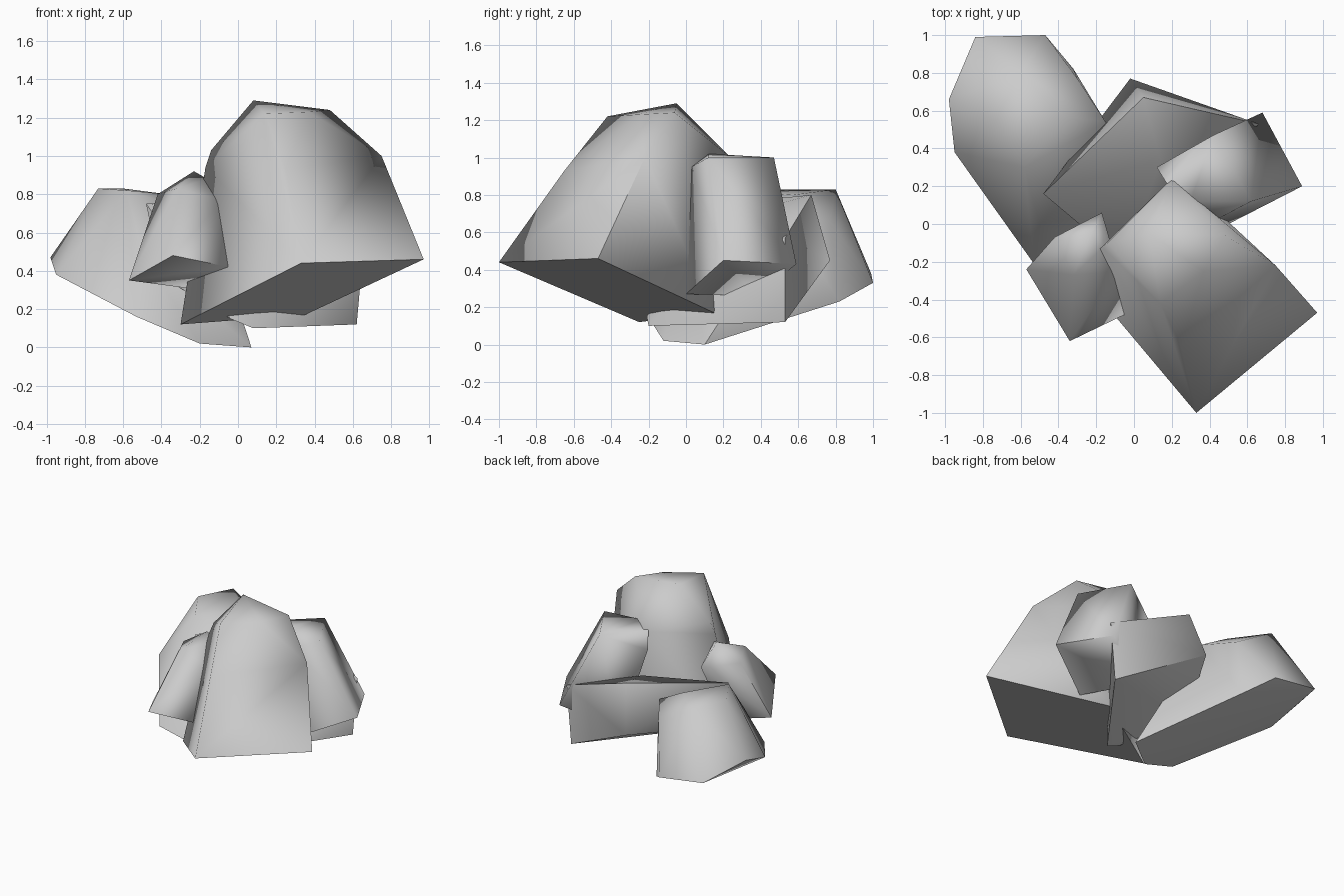
import bpy
import bmesh
import math

default_cube = bpy.data.objects.get("Cube")
if default_cube:
    bpy.data.objects.remove(default_cube, do_unlink=True)


def make_material(name, colour):
    material = bpy.data.materials.new(name)
    material.use_nodes = True
    material.diffuse_color = colour
    shader = material.node_tree.nodes["Principled BSDF"]
    shader.inputs["Base Color"].default_value = colour
    shader.inputs["Roughness"].default_value = .9
    return material


stone_grey = make_material("stone grey", (.6, .6, .6, 1))


def make_rock(name, base, shoulder, crown, sharp_degrees):
    """Wrap a faceted boulder around its base, shoulder and crown corners."""
    bm = bmesh.new()
    for ring in (base, shoulder, crown):
        for corner in ring:
            bm.verts.new(corner)
    bmesh.ops.convex_hull(bm, input=list(bm.verts))
    # Remove corners swallowed by the hull
    loose = [v for v in bm.verts if not v.link_faces]
    bmesh.ops.delete(bm, geom=loose, context="VERTS")
    bmesh.ops.dissolve_limit(bm, angle_limit=math.radians(4),
                             verts=list(bm.verts), edges=list(bm.edges))
    bmesh.ops.recalc_face_normals(bm, faces=list(bm.faces))
    mesh = bpy.data.meshes.new(name)
    bm.to_mesh(mesh)
    bm.free()
    mesh.materials.append(stone_grey)
    rock = bpy.data.objects.new(name, mesh)
    bpy.context.collection.objects.link(rock)
    # Smooth the worn faces but keep the broken underside crisp
    bpy.ops.object.select_all(action="DESELECT")
    rock.select_set(True)
    bpy.context.view_layer.objects.active = rock
    bpy.ops.object.shade_smooth_by_angle(angle=math.radians(sharp_degrees))
    return rock


# Tall main boulder, tilted toward the back
make_rock(
    "main_boulder",
    base=[(.33, -1, .44), (.97, -.47, .46), (.35, .15, .17), (-.3, -.25, .12)],
    shoulder=[(.25, -.65, .93), (.75, -.22, 1), (.2, .24, 1), (-.17, -.12, .94),
              (-.14, -.1, 1.03)],
    crown=[(.14, -.42, 1.22), (.37, -.25, 1.23), (.48, -.06, 1.24), (.08, -.05, 1.29)],
    sharp_degrees=88,
)

# Small stone leaning on the front
make_rock(
    "front_stone",
    base=[(-.57, -.24, .35), (-.34, -.62, .48), (-.05, -.48, .42), (-.27, -.1, .31)],
    shoulder=[(-.42, -.07, .8), (-.17, .06, .75), (-.08, -.25, .77), (-.32, -.27, .83)],
    crown=[(-.23, -.05, .92), (-.16, -.12, .88)],
    sharp_degrees=88,
)

# Medium stone on the left side
make_rock(
    "side_stone",
    base=[(.5, 0, .27), (.89, .2, .45), (.68, .59, .43), (.3, .38, .26)],
    shoulder=[(.12, .3, .9), (.45, .03, .95), (.42, .47, 1), (.62, .12, 1)],
    crown=[(.17, .22, 1.01), (.3, .12, 1.02)],
    sharp_degrees=92,
)

# Wide block filling the back
make_rock(
    "back_block",
    base=[(.62, .53, .12), (.08, -.2, .1), (-.04, -.21, .15), (-.02, .77, .45)],
    shoulder=[(.66, .53, .57), (-.4, .1, .37)],
    crown=[(-.48, .16, .75), (.05, .67, .8), (.14, .34, .71)],
    sharp_degrees=65,
)

# Long boulder reaching out to the right and back
make_rock(
    "long_boulder",
    base=[(-.95, .38, .38), (-.53, -.21, .16), (-.2, -.12, .02), (.07, .1, 0),
          (-.32, .82, .23), (-.47, 1, .33), (-.84, .99, .38)],
    shoulder=[(-.98, .66, .47), (-.15, .54, .68), (-.3, .77, .66), (-.5, 0, .5)],
    crown=[(-.73, .55, .83), (-.6, .8, .83), (-.37, .57, .8), (-.58, .3, .82)],
    sharp_degrees=70,
)
